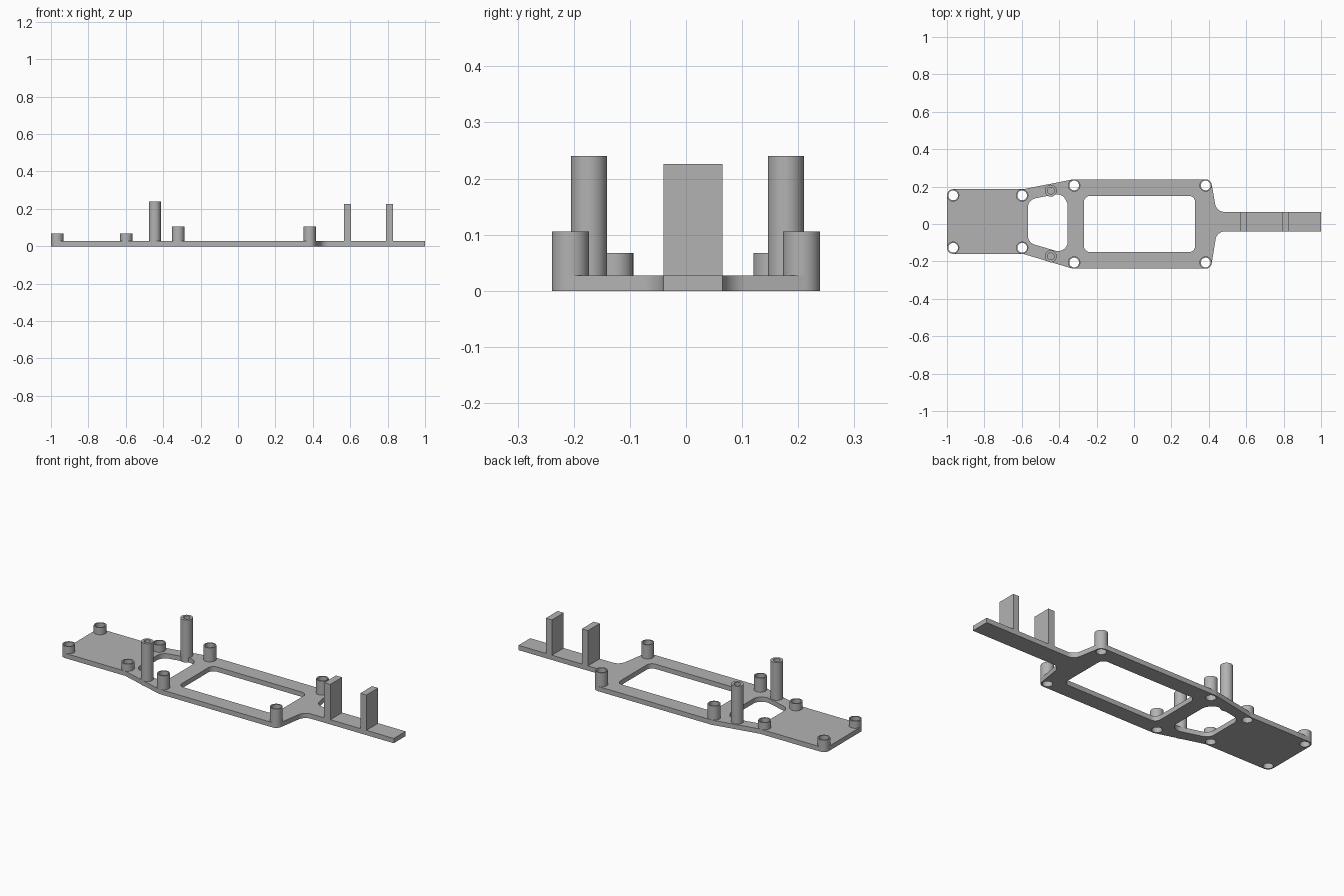
import bpy, bmesh, math
from mathutils import Vector

cube = bpy.data.objects.get("Cube")
if cube:
    bpy.data.objects.remove(cube, do_unlink=True)

THICK = 0.027
PEG_R, BORE_R = 0.033, 0.026
SEGS = 40

grey = bpy.data.materials.new("light_grey")
grey.use_nodes = True
grey.diffuse_color = (0.45, 0.45, 0.45, 1)
grey.node_tree.nodes["Principled BSDF"].inputs["Base Color"].default_value = grey.diffuse_color


def finish(bm, name):
    bmesh.ops.recalc_face_normals(bm, faces=bm.faces)
    mesh = bpy.data.meshes.new(name)
    bm.to_mesh(mesh)
    bm.free()
    obj = bpy.data.objects.new(name, mesh)
    bpy.context.collection.objects.link(obj)
    mesh.materials.append(grey)
    bpy.ops.object.select_all(action='DESELECT')
    bpy.context.view_layer.objects.active = obj
    obj.select_set(True)
    bpy.ops.object.shade_smooth_by_angle(angle=math.radians(30))
    return obj


def circle(x, y, r):
    return [Vector((x + r * math.cos(a), y + r * math.sin(a)))
            for a in (math.tau * i / SEGS for i in range(SEGS))]


def rounded(corners, steps=10):
    """Polygon from (x, y, radius) corners, each rounded by a tangent arc."""
    out = []
    for i, (x, y, r) in enumerate(corners):
        p = Vector((x, y))
        if r == 0:
            out.append(p)
            continue
        a = (Vector(corners[i - 1][:2]) - p).normalized()
        b = (Vector(corners[(i + 1) % len(corners)][:2]) - p).normalized()
        half = a.angle(b) / 2
        centre = p + (a + b).normalized() * r / math.sin(half)
        start = p + a * r / math.tan(half) - centre
        end = p + b * r / math.tan(half) - centre
        sweep = math.atan2(start.cross(end), start.dot(end))
        for k in range(steps + 1):
            t = sweep * k / steps
            c, s = math.cos(t), math.sin(t)
            out.append(centre + Vector((start.x * c - start.y * s,
                                        start.x * s + start.y * c)))
    return out


def tube(name, x, y, z0, z1, outer, inner, floor=None):
    """Hollow peg; floor closes the bore at that height."""
    profile = [(outer, z0), (outer, z1), (inner, z1)]
    profile.append((inner, z0 if floor is None else floor))
    bm = bmesh.new()
    rings = [[bm.verts.new((p.x, p.y, z)) for p in circle(x, y, r)] for r, z in profile]
    pairs = list(zip(rings, rings[1:]))
    if floor is None:
        pairs.append((rings[-1], rings[0]))
    else:
        bm.faces.new(rings[0])
        bm.faces.new(rings[-1])
    for lo, hi in pairs:
        for i in range(SEGS):
            j = (i + 1) % SEGS
            bm.faces.new((lo[i], lo[j], hi[j], hi[i]))
    return finish(bm, name)


def box(name, x0, x1, y0, y1, z0, z1):
    bm = bmesh.new()
    bmesh.ops.create_cube(bm, size=1)
    for v in bm.verts:
        v.co = (x1 if v.co.x > 0 else x0, y1 if v.co.y > 0 else y0, z1 if v.co.z > 0 else z0)
    return finish(bm, name)


# Peg positions: (x, y, top height)
pegs = [(x, y, 0.067) for x in (-0.967, -0.598) for y in (0.153, -0.127)]
pegs += [(x, y, 0.106) for x in (-0.32, 0.383) for y in (0.206, -0.206)]

# Base plate outline with two windows and the peg bores
TAIL_LO, TAIL_HI = -0.04, 0.065
outline = rounded([
    (-1, -0.16, PEG_R), (-0.592, -0.16, 0.03), (-0.327, -0.239, PEG_R),
    (0.411, -0.239, PEG_R), (0.443, TAIL_LO, 0.05), (1, TAIL_LO, 0),
    (1, TAIL_HI, 0), (0.441, TAIL_HI, 0.05), (0.411, 0.239, PEG_R),
    (-0.325, 0.239, PEG_R), (-0.592, 0.186, 0.03), (-1, 0.186, PEG_R)])
large_window = rounded([(-0.268, -0.15, 0.033), (0.327, -0.15, 0.033),
                        (0.327, 0.15, 0.033), (-0.268, 0.15, 0.033)])
small_window = rounded([(-0.567, -0.1, 0.05), (-0.385, -0.153, 0.05), (-0.355, -0.11, 0.04),
                        (-0.355, 0.11, 0.04), (-0.385, 0.165, 0.05), (-0.567, 0.13, 0.05)])
bm = bmesh.new()
for loop in [outline, large_window, small_window] + [circle(x, y, BORE_R) for x, y, _ in pegs]:
    vs = [bm.verts.new((p.x, p.y, 0)) for p in loop]
    for i, v in enumerate(vs):
        bm.edges.new((vs[i - 1], v))
bmesh.ops.triangle_fill(bm, edges=bm.edges[:], use_beauty=True, normal=(0, 0, 1))
top = bmesh.ops.extrude_face_region(bm, geom=bm.faces[:], use_keep_orig=True)
bmesh.ops.translate(bm, vec=(0, 0, THICK),
                    verts=[g for g in top["geom"] if isinstance(g, bmesh.types.BMVert)])
finish(bm, "base_plate")

# Open pegs over the bores
for i, (x, y, h) in enumerate(pegs):
    tube(f"mounting_peg_{i + 1}", x, y, THICK, h, PEG_R, BORE_R)

# Tall pegs with blind bores
for side, y in (("left", 0.178), ("right", -0.173)):
    tube(f"tall_peg_{side}", -0.445, y, 0, 0.24, 0.032, 0.018, floor=THICK)

# Upright walls across the tail
for name, x in (("inner", 0.585), ("outer", 0.81)):
    box(f"{name}_upright", x - 0.019, x + 0.019, TAIL_LO, TAIL_HI, THICK, 0.226)
